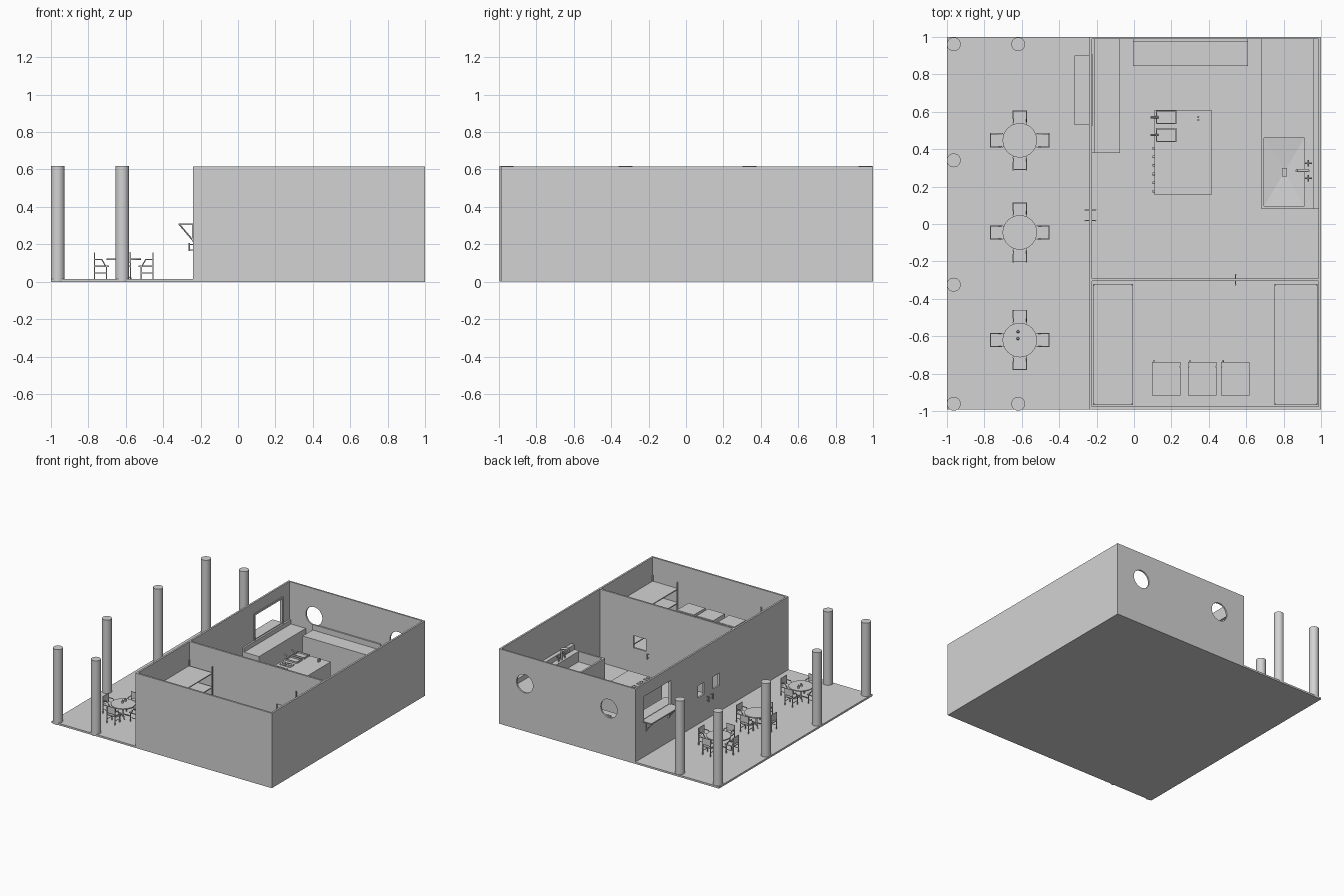
import bpy, bmesh, math
from mathutils import Matrix, Vector

mat = bpy.data.materials.new("plain grey")
mat.diffuse_color = (0.65, 0.65, 0.65, 1)


class Part:
    """Collects primitives into one mesh."""
    def __init__(self):
        self.bm = bmesh.new()

    def box(self, x0, x1, y0, y1, z0, z1):
        m = Matrix.Translation(((x0+x1)/2, (y0+y1)/2, (z0+z1)/2)) @ Matrix.Diagonal((x1-x0, y1-y0, z1-z0, 1))
        bmesh.ops.create_cube(self.bm, size=1, matrix=m)
        return self

    def rod(self, a, b, r, n=10, r2=None):
        a, b = Vector(a), Vector(b)
        m = Matrix.Translation((a+b)/2) @ (b-a).to_track_quat('Z', 'Y').to_matrix().to_4x4()
        bmesh.ops.create_cone(self.bm, cap_ends=True, segments=n, radius1=r,
                              radius2=r if r2 is None else r2, depth=(b-a).length, matrix=m)
        return self

    def mesh(self, name):
        me = bpy.data.meshes.new(name)
        self.bm.to_mesh(me)
        self.bm.free()
        me.materials.append(mat)
        return me

    def make(self, name):
        return place(self.mesh(name), name)


def place(me, name, loc=(0, 0, 0), rot=0):
    ob = bpy.data.objects.new(name, me)
    ob.location = loc
    ob.rotation_euler.z = rot
    bpy.context.collection.objects.link(ob)
    return ob


def smooth(ob):
    bpy.ops.object.select_all(action='DESELECT')
    bpy.context.view_layer.objects.active = ob
    ob.select_set(True)
    bpy.ops.object.shade_smooth_by_angle(angle=math.radians(40))


def cut(ob, cutter):
    c = cutter.make("cutter")
    c.hide_render = True
    mod = ob.modifiers.new("cut", 'BOOLEAN')
    mod.operation, mod.solver, mod.object = 'DIFFERENCE', 'EXACT', c
    bpy.context.view_layer.objects.active = ob
    bpy.ops.object.modifier_apply(modifier=mod.name)
    bpy.data.objects.remove(c)


H, F, T = 0.615, 0.015, 0.27   # wall top, floor top, worktop height

# Floor and walls
Part().box(-1, 1, -0.99, 1, 0, F).make("floor_slab")
Part().box(-0.24, 1, -0.99, -0.975, 0, H).make("front_wall")
Part().box(0.985, 1, -0.975, 0.987, 0, H).make("right_wall")
back = Part().box(-0.24, 1, 0.987, 1, 0, H).make("back_wall")
cut(back, Part().rod((0, 0.9, 0.39), (0, 1.1, 0.39), 0.075, 32))
cut(back, Part().rod((0.765, 0.9, 0.39), (0.765, 1.1, 0.39), 0.075, 32))
left = Part().box(-0.24, -0.225, -0.975, 0.987, 0, H).make("left_wall")
cut(left, Part().box(-0.3, -0.2, 0.54, 0.89, 0.31, 0.51))
for y in (0.147, -0.05):
    cut(left, Part().box(-0.3, -0.2, y-0.04, y+0.04, 0.23, 0.33))
part_wall = Part().box(-0.225, 0.985, -0.305, -0.29, 0, H).make("partition_wall")
cut(part_wall, Part().box(0.565, 0.68, -0.4, -0.2, 0.215, 0.315))

# Columns
for x, y in [(-0.963, 0.96), (-0.618, 0.96), (-0.963, 0.34), (-0.963, -0.324), (-0.963, -0.96), (-0.618, -0.96)]:
    smooth(Part().rod((x, y, 0), (x, y, 0.618), 0.037, 32).make("column"))

# Serving hatch shelf with brackets
Part().box(-0.317, -0.225, 0.53, 0.90, 0.303, 0.312).make("hatch_shelf")
for y in (0.57, 0.86):
    Part().rod((-0.312, y, 0.305), (-0.24, y, 0.22), 0.004, 8).box(-0.246, -0.24, y-0.004, y+0.004, 0.215, 0.305).make("shelf_bracket")
frame = Part()
for y in (0.525, 0.89):
    frame.box(-0.225, -0.219, y, y+0.015, 0.295, 0.525)
frame.box(-0.225, -0.219, 0.54, 0.89, 0.51, 0.525).make("hatch_frame")

# Door handles on both faces
for y in (0.075, 0.018):
    p = Part()
    for s, x in ((-1, -0.24), (1, -0.225)):
        p.rod((x+s*0.02, y, 0.163), (x+s*0.02, y, 0.207), 0.004, 8)
        for z in (0.17, 0.2):
            p.rod((x, y, z), (x+s*0.02, y, z), 0.003, 8)
    p.make("double_door_handle")
p = Part()
for s, y in ((-1, -0.305), (1, -0.29)):
    p.rod((0.543, y+s*0.02, 0.163), (0.543, y+s*0.02, 0.207), 0.004, 8)
    for z in (0.17, 0.2):
        p.rod((0.543, y, z), (0.543, y+s*0.02, z), 0.003, 8)
p.make("store_door_handle")

# Kitchen counters with upstands
Part().box(-0.225, -0.075, 0.38, 0.987, F, T).box(-0.225, -0.21, 0.38, 0.987, T, 0.305).make("left_counter")
Part().box(-0.005, 0.61, 0.845, 0.987, F, T+0.01).box(-0.005, 0.61, 0.975, 0.987, T, 0.325).make("back_counter")

# Sink counter around a sloping basin
sx0, sx1, sy0, sy1 = 0.695, 0.91, 0.095, 0.46
p = Part().box(0.68, 0.985, sy1, 0.987, F, T).box(0.68, 0.985, 0.08, sy0, F, T)
p.box(0.68, sx0, sy0, sy1, F, T).box(sx1, 0.985, sy0, sy1, F, T).box(0.955, 0.985, 0.08, 0.987, T, 0.31)
for x in (0.708, 0.757, 0.813, 0.87):
    p.box(x-0.012, x+0.012, sy1, 0.73, T, T+0.003)
p.make("sink_counter")
p = Part()
rim = [p.bm.verts.new(v) for v in ((sx0, sy0, T), (sx1, sy0, T), (sx1, sy1, T), (sx0, sy1, T))]
low = [p.bm.verts.new((v.co.x, v.co.y, 0.185)) for v in rim]
mid = p.bm.verts.new((0.803, 0.278, 0.17))
for i in range(4):
    j = (i+1) % 4
    p.bm.faces.new((rim[j], rim[i], low[i], low[j]))
    p.bm.faces.new((low[i], low[j], mid))
p.box(0.79, 0.818, 0.255, 0.3, 0.17, 0.182)
p.make("sink_basin")

# Tap
p = Part().rod((0.93, 0.285, T), (0.93, 0.285, 0.36), 0.008)
p.rod((0.93, 0.285, 0.36), (0.87, 0.285, 0.375), 0.009).rod((0.87, 0.285, 0.378), (0.87, 0.285, 0.35), 0.008)
for y in (0.245, 0.325):
    p.rod((0.93, y, T), (0.93, y, 0.31), 0.006).rod((0.91, y, 0.31), (0.95, y, 0.31), 0.004)
    p.rod((0.93, y-0.018, 0.31), (0.93, y+0.018, 0.31), 0.004)
smooth(p.make("tap"))

# Cooking island
Part().box(0.11, 0.415, 0.155, 0.61, F, T).make("cooking_island")
for y in (0.475, 0.57):
    p = Part()
    for x in (0.118, 0.222):
        p.box(x, x+0.006, y-0.037, y+0.037, T, T+0.012)
    for s in (-0.037, 0.031):
        p.box(0.118, 0.228, y+s, y+s+0.006, T, T+0.012)
    p.rod((0.09, y, 0.3), (0.13, y, 0.28), 0.006, 8)
    p.make("fryer")
for y in (0.197, 0.288, 0.38):
    for x in (0.152, 0.204):
        p = Part().box(x-0.023, x+0.023, y-0.028, y+0.028, T, T+0.006)
        p.rod((x, y, T), (x, y, T+0.012), 0.014, 16)
        p.make("burner")
for i in range(6):
    y = 0.175+i*0.046
    Part().rod((0.11, y, 0.245), (0.1, y, 0.245), 0.007, 12).make("stove_knob")
for y in (0.555, 0.572):
    Part().rod((0.343, y, T), (0.343, y, T+0.025), 0.006, 12).make("shaker")

# Storage racks
for x0, x1 in ((-0.22, -0.005), (0.75, 0.98)):
    p = Part()
    for z in (0.06, 0.18, 0.30, 0.415):
        p.box(x0, x1, -0.968, -0.32, z, z+0.008)
    for x in (x0, x1-0.008):
        for y in (-0.968, -0.328):
            p.box(x, x+0.008, y, y+0.008, F, 0.475)
    p.make("storage_rack")

# Fridges
for x in (0.095, 0.288, 0.465):
    p = Part().box(x, x+0.153, -0.915, -0.765, F, 0.36).box(x, x+0.153, -0.76, -0.738, 0.03, 0.36)
    p.box(x+0.005, x+0.148, -0.765, -0.76, 0.03, 0.355)
    p.rod((x+0.012, -0.73, 0.17), (x+0.012, -0.73, 0.27), 0.004, 8)
    for z in (0.18, 0.26):
        p.rod((x+0.012, -0.738, z), (x+0.012, -0.73, z), 0.003, 8)
    p.make("fridge")

# Dining chair, table pieces (shared meshes)
p = Part().box(0.078, 0.158, -0.035, 0.035, 0.08, 0.087).box(0.154, 0.159, -0.035, 0.035, 0.1, 0.155)
for y in (-0.035, 0.035):
    p.box(0.154, 0.16, y-0.003, y+0.003, F, 0.155).box(0.09, 0.096, y-0.003, y+0.003, F, 0.085)
    p.box(0.115, 0.158, y-0.003, y+0.003, 0.116, 0.121)
    p.rod((0.117, y, 0.119), (0.098, y, 0.085), 0.003, 6)
    p.box(0.093, 0.157, y-0.002, y+0.002, 0.045, 0.049)
chair = p.mesh("chair")
p = Part().rod((0, 0, 0.115), (0, 0, 0.123), 0.092, 32).rod((0, 0, 0.02), (0, 0, 0.116), 0.008, 12)
for i in range(4):
    a = math.pi*(i/2+0.25)
    p.rod((0, 0, 0.04), (0.055*math.cos(a), 0.055*math.sin(a), 0.018), 0.004, 8)
table = p.mesh("table")
for y in (0.447, -0.045, -0.62):
    smooth(place(table, "table", (-0.61, y, 0)))
    for i in range(4):
        place(chair, "chair", (-0.61, y, 0), i*math.pi/2)
for y in (-0.575, -0.612):
    smooth(Part().rod((-0.62, y, 0.123), (-0.62, y, 0.148), 0.008, 12, 0.005).make("table_shaker"))
